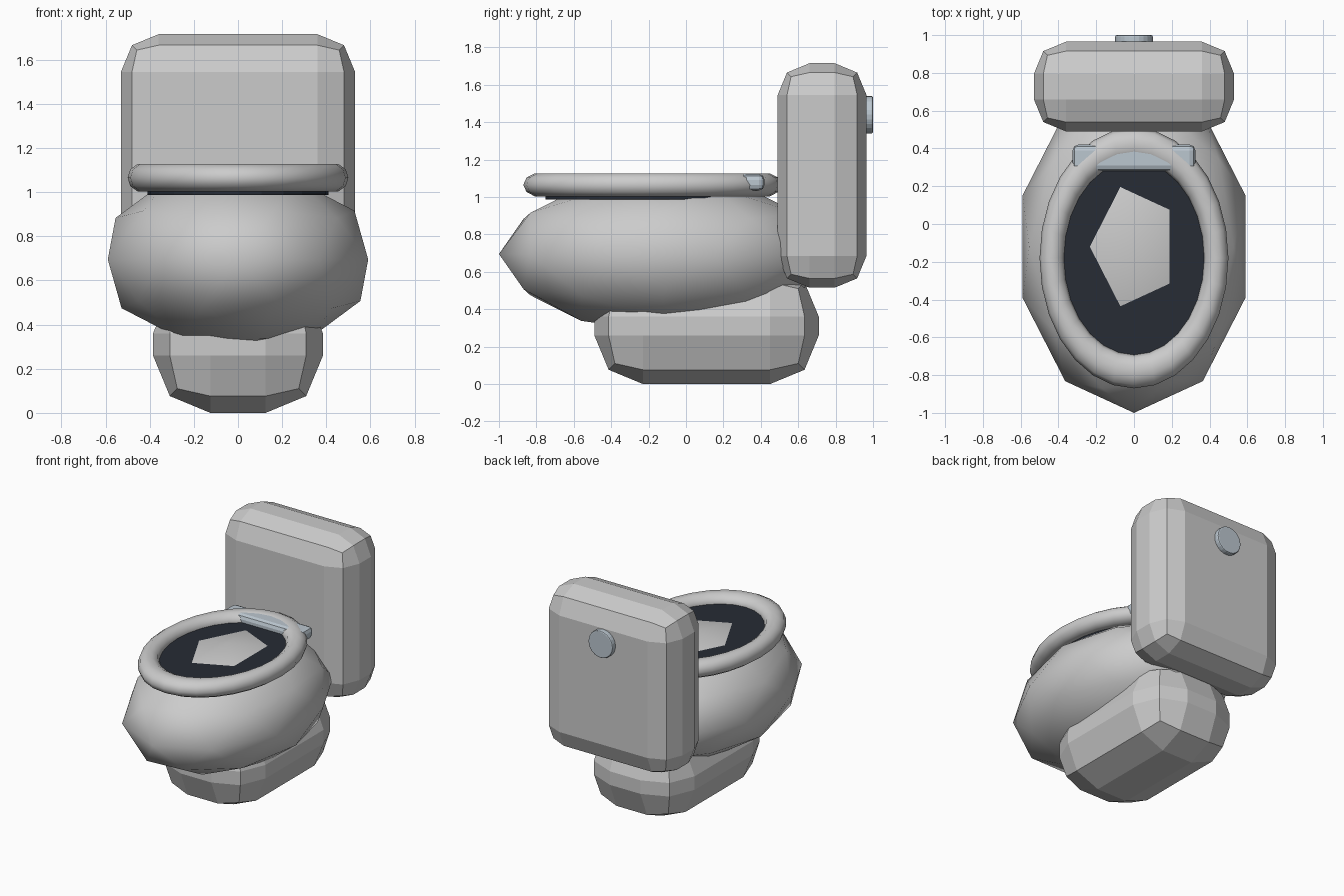
import bpy
from math import pi

if "Cube" in bpy.data.objects:
    bpy.data.objects.remove(bpy.data.objects["Cube"])


def material(name, rgb):
    m = bpy.data.materials.new(name)
    m.diffuse_color = (*rgb, 1)
    m.use_nodes = True
    m.node_tree.nodes["Principled BSDF"].inputs["Base Color"].default_value = m.diffuse_color
    return m


def finish(name, scale=(1, 1, 1), mat=None, smooth=False):
    ob = bpy.context.object
    ob.name = name
    ob.scale = scale
    bpy.ops.object.transform_apply(location=False, rotation=True, scale=True)
    if mat:
        ob.data.materials.append(mat)
    if smooth:
        bpy.ops.object.shade_smooth()
    return ob


def bevel(ob, width, segments):
    b = ob.modifiers.new("bevel", 'BEVEL')
    b.width = width
    b.segments = segments
    b.limit_method = 'ANGLE'


def rounded_box(name, lo, hi, width, segments=2, mat=None):
    center = [(a + b) / 2 for a, b in zip(lo, hi)]
    bpy.ops.mesh.primitive_cube_add(size=1, location=center)
    ob = finish(name, [b - a for a, b in zip(lo, hi)], mat)
    bevel(ob, width, segments)
    return ob


metal = material("metal", (0.50, 0.57, 0.63))
dark = material("dark", (0.02, 0.025, 0.035))

# Pedestal and tank: chunky bevelled boxes
rounded_box("pedestal", (-0.385, -0.49, 0), (0.385, 0.71, 0.62), 0.26)
rounded_box("tank", (-0.53, 0.49, 0.515), (0.53, 0.965, 1.715), 0.17)

# Bowl: stretched low-poly ball
bpy.ops.mesh.primitive_ico_sphere_add(subdivisions=2, radius=1,
                                      location=(0, -0.12, 0.695), rotation=(0, 0, pi))
finish("bowl", (0.62, 0.88, 0.42), smooth=True)

# Dark disc inside the seat
bpy.ops.mesh.primitive_cylinder_add(vertices=24, radius=1, depth=0.083,
                                    location=(0, -0.18, 1.0285))
finish("bowl_opening", (0.41, 0.57, 1), dark)

# Seat ring
bpy.ops.mesh.primitive_torus_add(major_segments=28, minor_segments=10,
                                 major_radius=0.435, minor_radius=0.065,
                                 location=(0, -0.18, 1.065))
finish("seat", (1, 1.38, 1), smooth=True)

# Hinge bar behind the seat
rounded_box("hinge", (-0.325, 0.28, 1.035), (0.325, 0.42, 1.122), 0.03, 2, metal)

# Flush button on the back of the tank
bpy.ops.mesh.primitive_cylinder_add(vertices=24, radius=0.1, depth=0.05,
                                    location=(0, 0.975, 1.44), rotation=(pi / 2, 0, 0))
bevel(finish("flush_button", mat=metal), 0.008, 2)
